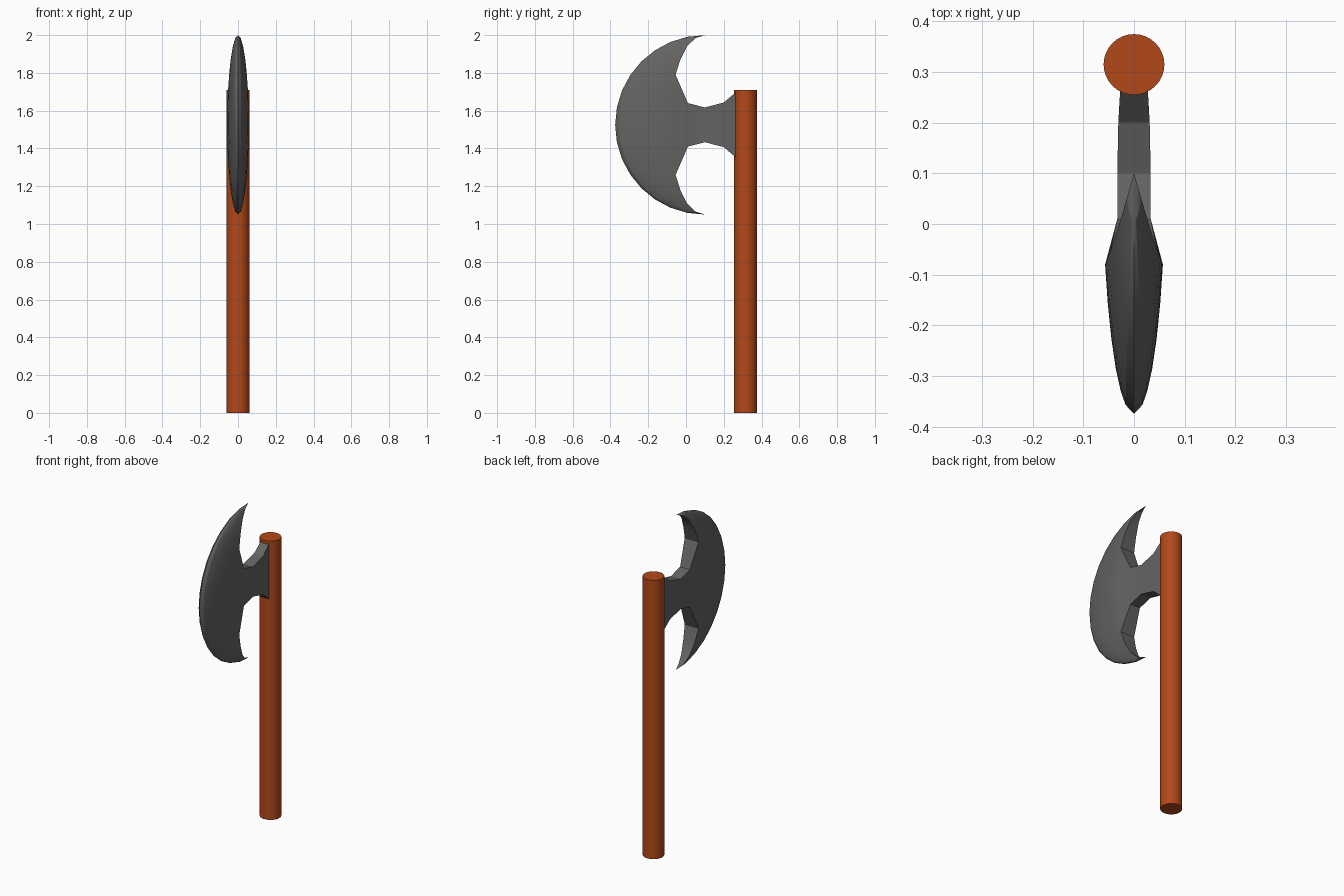
import bpy, bmesh, math

if "Cube" in bpy.data.objects:
    bpy.data.objects.remove(bpy.data.objects["Cube"])

CY, CZ, R = 0.10, 1.525, 0.475      # centre and radius of the cutting edge
BULGE = 0.0616                      # half thickness of the lens-shaped blade


def paint(obj, name, rgb):
    mat = bpy.data.materials.new(name)
    mat.diffuse_color = (*rgb, 1)
    mat.use_nodes = True
    mat.node_tree.nodes["Principled BSDF"].inputs["Base Color"].default_value = mat.diffuse_color
    obj.data.materials.append(mat)


def smooth(obj, degrees):
    bpy.ops.object.select_all(action='DESELECT')
    obj.select_set(True)
    bpy.context.view_layer.objects.active = obj
    bpy.ops.object.shade_smooth_by_angle(angle=math.radians(degrees))


# Handle
bpy.ops.mesh.primitive_cylinder_add(vertices=32, radius=0.06, depth=1.71,
                                    location=(0, 0.315, 0.855))
handle = bpy.context.object
handle.name = "handle"
paint(handle, "wood", (0.45, 0.065, 0.009))
smooth(handle, 30)

# Axe head: one half is built, then mirrored
bm = bmesh.new()


def lens(y, h):
    r2 = ((y - CY) ** 2 + h ** 2) / R ** 2
    return BULGE * math.sqrt(max(0, 1 - r2))


def grid(rows):
    for a, b in zip(rows, rows[1:]):
        for i in range(len(a) - 1):
            bm.faces.new((a[i], a[i + 1], b[i + 1], b[i]))


# Crescent from the inner edge to the cutting edge
half = [(0.10, 0.475), (0.05, 0.459), (0.005, 0.415), (-0.03, 0.345), (-0.055, 0.265),
        (-0.068, 0.19), (-0.075, 0.12), (-0.079, 0.06), (-0.08, 0)]
inner = half + [(y, -h) for y, h in half[-2::-1]]
rows = []
for t in (0, 0.25, 0.5, 0.7, 0.85, 0.94, 1):
    row = []
    for i, (y, h) in enumerate(inner):
        a = math.pi / 2 + math.pi * i / 16
        py = y + (CY + R * math.cos(a) - y) * t
        ph = h + (R * math.sin(a) - h) * t
        x = 0 if t == 1 or i in (0, 16) else lens(py, ph)
        row.append(bm.verts.new((x, py, CZ + ph)))
    rows.append(row)
grid(rows)

# Neck: y, half height, half thickness
neck = [rows[0][4:13]]
for y, h, x in [(0.01, 0.115, 0.033), (0.10, 0.092, 0.033),
                (0.20, 0.118, 0.031), (0.27, 0.178, 0.027)]:
    neck.append([bm.verts.new((x, y, CZ + h * (1 - k / 4))) for k in range(9)])
grid(neck)
bmesh.ops.remove_doubles(bm, verts=bm.verts[:], dist=1e-5)

# Rim walls run from the open border to the centre plane
border = [e for e in bm.edges if e.is_boundary and max(v.co.x for v in e.verts) > 1e-4]
new = bmesh.ops.extrude_edge_only(bm, edges=border)["geom"]
for v in new:
    if isinstance(v, bmesh.types.BMVert):
        v.co.x = 0
bmesh.ops.remove_doubles(bm, verts=bm.verts[:], dist=1e-5)
bmesh.ops.mirror(bm, geom=bm.verts[:] + bm.edges[:] + bm.faces[:],
                 axis='X', merge_dist=1e-4)
bmesh.ops.recalc_face_normals(bm, faces=bm.faces[:])

mesh = bpy.data.meshes.new("axe_head")
bm.to_mesh(mesh)
bm.free()
head = bpy.data.objects.new("axe_head", mesh)
bpy.context.collection.objects.link(head)
paint(head, "steel", (0.13, 0.125, 0.125))
smooth(head, 20)
